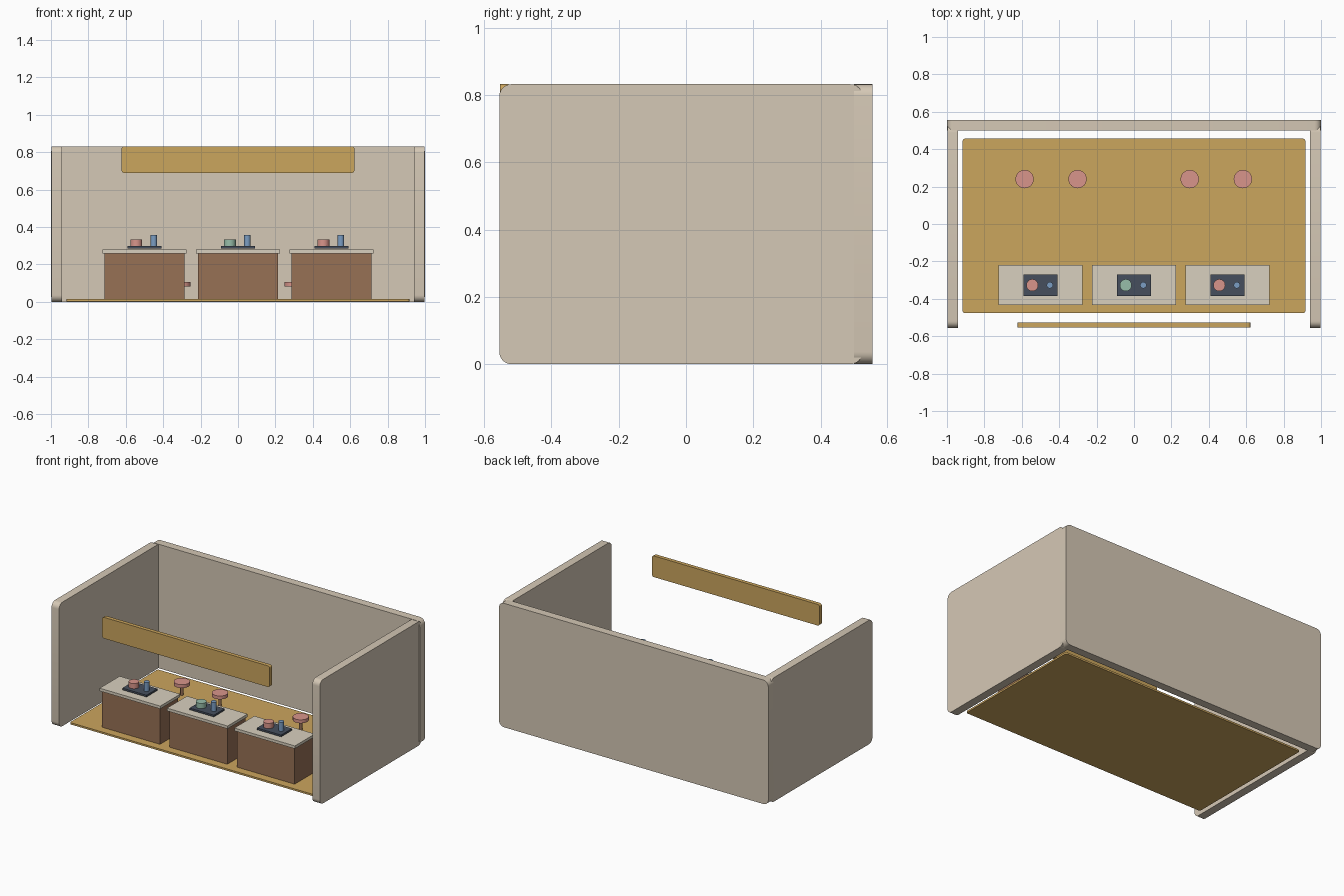
import bpy, bmesh
from math import radians

if "Cube" in bpy.data.objects:
    bpy.data.objects.remove(bpy.data.objects["Cube"])


def material(name, r, g, b):
    m = bpy.data.materials.new(name)
    m.diffuse_color = tuple((c / 255) ** 2.2 for c in (r, g, b)) + (1,)
    m.use_nodes = True
    m.node_tree.nodes["Principled BSDF"].inputs["Base Color"].default_value = m.diffuse_color
    return m


PLASTER = material("plaster", 212, 199, 180)
OAK = material("oak", 202, 164, 94)
WOOD = material("wood", 150, 112, 86)
STONE = material("stone", 216, 207, 189)
DARK = material("dark", 72, 80, 94)
PINK = material("pink", 216, 148, 138)
GREEN = material("green", 150, 188, 168)
BLUE = material("blue", 122, 156, 194)


def finish(bm, name, mat):
    me = bpy.data.meshes.new(name)
    bm.to_mesh(me)
    bm.free()
    ob = bpy.data.objects.new(name, me)
    bpy.context.collection.objects.link(ob)
    me.materials.append(mat)
    return ob


def smooth(ob):
    bpy.ops.object.select_all(action='DESELECT')
    ob.select_set(True)
    bpy.context.view_layer.objects.active = ob
    bpy.ops.object.shade_smooth_by_angle(angle=radians(35))


def box(name, xs, ys, zs, mat, radius=0, axis=2):
    """Box between limits; edges parallel to axis are rounded by radius."""
    lims = (xs, ys, zs)
    bm = bmesh.new()
    bmesh.ops.create_cube(bm, size=1)
    for v in bm.verts:
        v.co = [(a + b) / 2 + c * (b - a) for c, (a, b) in zip(v.co, lims)]
    if radius:
        edges = [e for e in bm.edges
                 if abs((e.verts[0].co - e.verts[1].co)[axis]) > 1e-6]
        bmesh.ops.bevel(bm, geom=edges, offset=radius, segments=6,
                        profile=0.5, affect='EDGES')
    ob = finish(bm, name, mat)
    if radius:
        smooth(ob)
    return ob


def cylinder(name, x, y, zs, r, mat):
    bm = bmesh.new()
    bmesh.ops.create_cone(bm, cap_ends=True, segments=32, radius1=r,
                          radius2=r, depth=zs[1] - zs[0])
    bmesh.ops.translate(bm, verts=bm.verts, vec=(x, y, sum(zs) / 2))
    ob = finish(bm, name, mat)
    smooth(ob)
    return ob


# Room shell
H = 0.832
box("floor", (-0.916, 0.916), (-0.476, 0.456), (0.003, 0.015), OAK, 0.012)
box("back_wall", (-1, 1), (0.5, 0.555), (0, H), PLASTER, 0.036, 1)
for side, s in (("left", -1), ("right", 1)):
    box(side + "_wall", sorted((s * 0.941, s * 0.996)), (-0.555, 0.525),
        (0, H), PLASTER, 0.036, 0)
box("header_board", (-0.622, 0.622), (-0.553, -0.527), (0.69, H), OAK, 0.014, 1)

# Counters with trays and cups
for i, x in enumerate((-0.5, 0, 0.5)):
    n = str(i + 1)
    box("counter_body_" + n, (x - 0.215, x + 0.215), (-0.42, -0.23),
        (0.013, 0.26), WOOD)
    box("counter_top_" + n, (x - 0.225, x + 0.225), (-0.432, -0.22),
        (0.26, 0.279), STONE)
    box("tray_" + n, (x - 0.09, x + 0.09), (-0.385, -0.27), (0.286, 0.298), DARK)
    cylinder("bowl_" + n, x - 0.044, -0.327, (0.297, 0.333), 0.032,
             GREEN if i == 1 else PINK)
    cylinder("cup_" + n, x + 0.05, -0.327, (0.297, 0.358), 0.017, BLUE)

# Stools
for i, x in enumerate((-0.585, -0.302, 0.298, 0.582)):
    n = str(i + 1)
    cylinder("stool_post_" + n, x, 0.24, (0.013, 0.085), 0.01, WOOD)
    cylinder("stool_seat_" + n, x, 0.24, (0.083, 0.106), 0.049, PINK)
